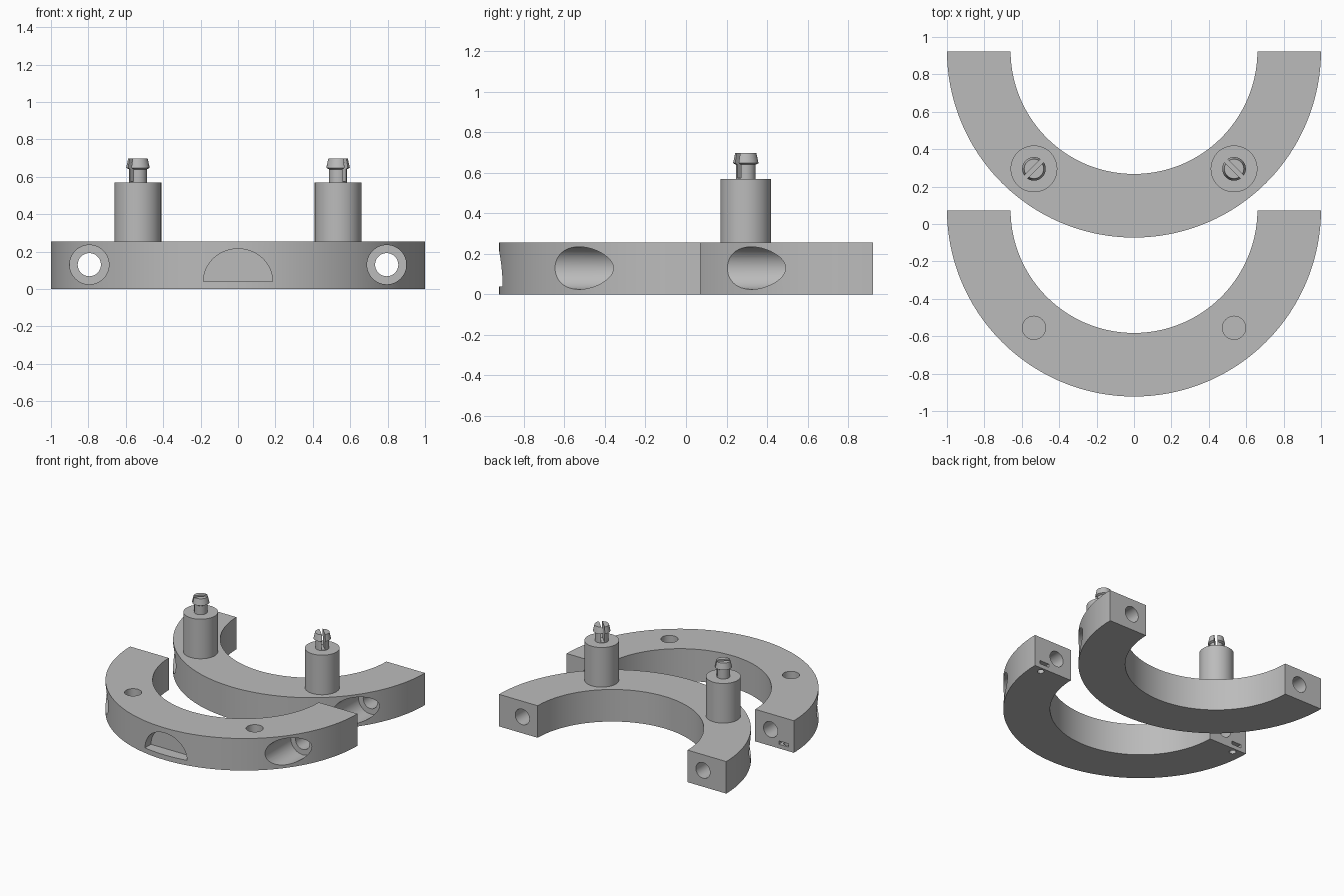
import bpy, bmesh, math
from mathutils import Matrix, Vector

if "Cube" in bpy.data.objects:
    bpy.data.objects.remove(bpy.data.objects["Cube"], do_unlink=True)

GREY = bpy.data.materials.new("plain grey")
GREY.use_nodes = True
GREY.diffuse_color = (0.5, 0.5, 0.5, 1)
GREY.node_tree.nodes["Principled BSDF"].inputs["Base Color"].default_value = (0.5, 0.5, 0.5, 1)

HEIGHT, OUTER, INNER, GAP = 0.255, 1.0, 0.66, 0.005
MID = 0.13


def finish(name, bm):
    bmesh.ops.recalc_face_normals(bm, faces=bm.faces)
    mesh = bpy.data.meshes.new(name)
    bm.to_mesh(mesh)
    bm.free()
    obj = bpy.data.objects.new(name, mesh)
    bpy.context.collection.objects.link(obj)
    mesh.materials.append(GREY)
    return obj


def prism(name, points, direction):
    """Extrude a closed outline of 3D points along a direction."""
    bm = bmesh.new()
    face = bm.faces.new([bm.verts.new(p) for p in points])
    grown = bmesh.ops.extrude_face_region(bm, geom=[face])["geom"]
    verts = [v for v in grown if isinstance(v, bmesh.types.BMVert)]
    bmesh.ops.translate(bm, verts=verts, vec=direction)
    return finish(name, bm)


def rod(name, start, end, radius, sides=48):
    start, end = Vector(start), Vector(end)
    axis = end - start
    turn = axis.to_track_quat("Z", "Y").to_matrix().to_4x4()
    bm = bmesh.new()
    bmesh.ops.create_cone(bm, cap_ends=True, segments=sides, radius1=radius, radius2=radius,
                          depth=axis.length, matrix=Matrix.Translation((start + end) / 2) @ turn)
    return finish(name, bm)


def block(name, centre, size, angle=0):
    bm = bmesh.new()
    place = Matrix.Translation(centre) @ Matrix.Rotation(angle, 4, "Z") @ Matrix.Diagonal((*size, 1))
    bmesh.ops.create_cube(bm, size=1, matrix=place)
    return finish(name, bm)


def lathe(name, centre, profile, sides=48):
    """Stack rings of (radius, height) into a solid."""
    bm = bmesh.new()
    rings = []
    for r, z in profile:
        rings.append([bm.verts.new((centre[0] + r * math.cos(math.tau * i / sides),
                                    centre[1] + r * math.sin(math.tau * i / sides), z))
                      for i in range(sides)])
    for low, high in zip(rings, rings[1:]):
        for i in range(sides):
            j = (i + 1) % sides
            bm.faces.new((low[i], low[j], high[j], high[i]))
    bm.faces.new(rings[0])
    bm.faces.new(rings[-1])
    return finish(name, bm)


def carve(obj, cutters):
    for cutter in cutters:
        cutter.hide_render = True
        mod = obj.modifiers.new("cut", "BOOLEAN")
        mod.operation, mod.solver, mod.object = "DIFFERENCE", "EXACT", cutter
        bpy.context.view_layer.objects.active = obj
        bpy.ops.object.modifier_apply(modifier=mod.name)
        bpy.data.objects.remove(cutter, do_unlink=True)


def smooth(obj):
    bpy.ops.object.select_all(action="DESELECT")
    obj.select_set(True)
    bpy.context.view_layer.objects.active = obj
    bpy.ops.object.shade_smooth_by_angle(angle=math.radians(25))


def arc(radius, cy, steps=96):
    """Lower half circle, trimmed slightly short of its centre line."""
    trim = math.asin(GAP / radius)
    return [(radius * math.cos(a), cy + radius * math.sin(a), 0)
            for a in (math.pi + trim + (math.pi - 2 * trim) * i / steps for i in range(steps + 1))]


def half_ring(name, cy):
    """Half ring with a counterbored bolt hole through each end."""
    ring = prism(name, arc(OUTER, cy) + arc(INNER, cy)[::-1], (0, 0, HEIGHT))
    cutters = []
    for side in (-1, 1):
        x = side * 0.795
        cutters.append(rod("bore", (x, cy - 1.1, MID), (x, cy - 0.4, MID), 0.105))
        cutters.append(rod("bolt_hole", (x, cy - 1.1, MID), (x, cy + 0.1, MID), 0.062))
    carve(ring, cutters)
    return ring


FRONT_Y, BACK_Y = 0.0775, 0.9275
front = half_ring("front_half_ring", FRONT_Y)
back = half_ring("back_half_ring", BACK_Y)

# Half-moon pocket in the outer face of the front ring
moon = [(0.185 * math.cos(math.pi * i / 32), -1.1, 0.04 + 0.175 * math.sin(math.pi * i / 32))
        for i in range(33)]
pockets = [prism("moon_pocket", moon, (0, 0.27, 0))]

# Blind peg sockets, end slots and their small drain holes
for side in (-1, 1):
    x = side * 0.535
    pockets.append(rod("socket", (x, -0.555, 0.1), (x, -0.555, 0.3), 0.062))
    pockets.append(block("end_slot", (side * 0.91, 0.05, 0.046), (0.085, 0.11, 0.026)))
    pockets.append(rod("drain", (side * 0.91, 0.03, -0.05), (side * 0.91, 0.03, 0.045), 0.025, 24))
carve(front, pockets)

smooth(front)
smooth(back)

# Posts with split snap pegs on the back ring
for side, label in ((-1, "right"), (1, "left")):
    spot = (side * 0.535, 0.295)
    post = lathe(label + "_post", spot, [(0.125, HEIGHT), (0.125, 0.57)], 64)
    peg = lathe(label + "_snap_peg", spot,
                [(0.048, 0.565), (0.048, 0.64), (0.063, 0.648), (0.052, 0.698)])
    carve(peg, [block("peg_slot", (*spot, 0.65), (0.2, 0.024, 0.15), -side * math.pi / 4)])
    smooth(post)
    smooth(peg)
